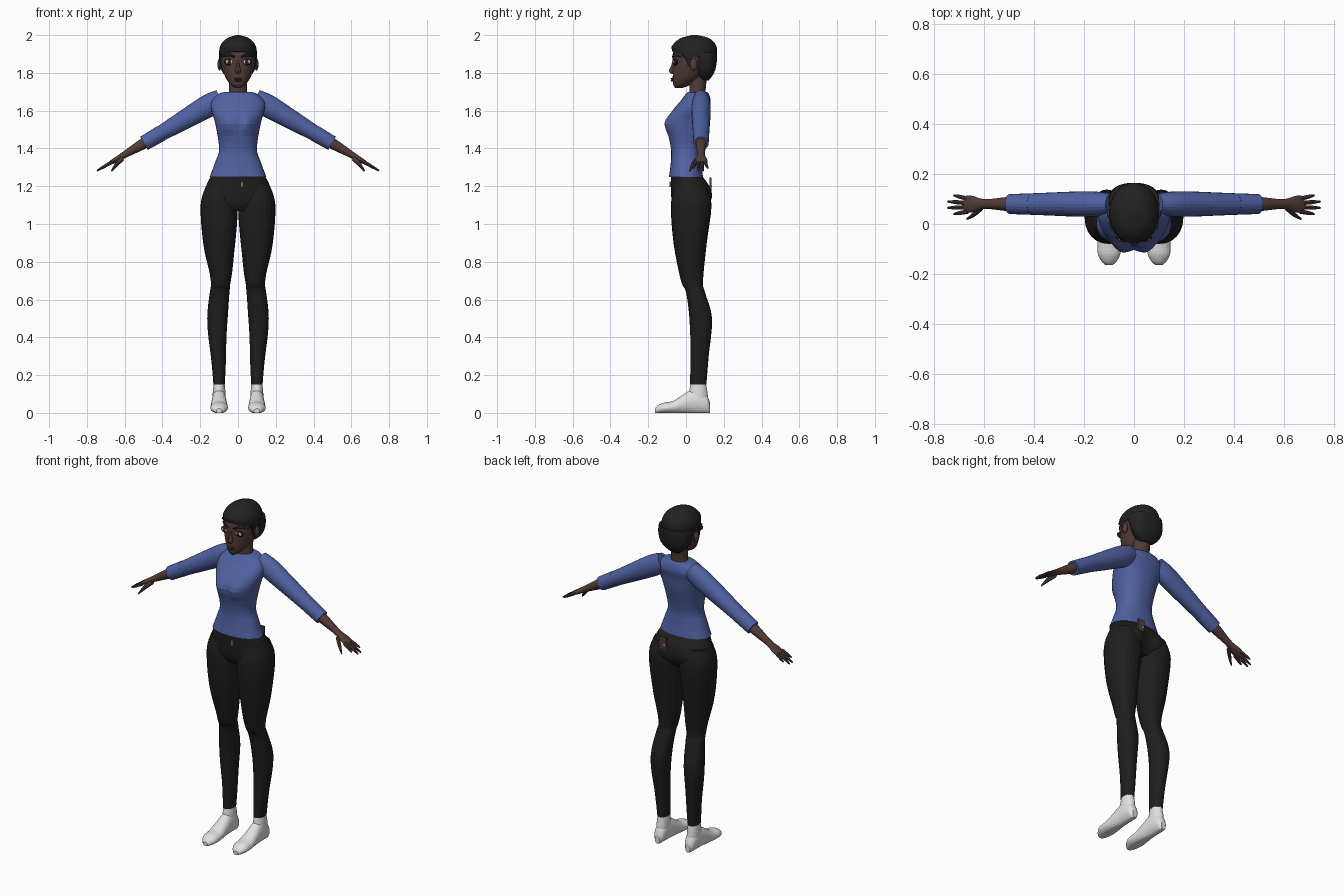
import bpy, bmesh, math
from mathutils import Vector

old = bpy.data.objects.get("Cube")
if old:
    bpy.data.objects.remove(old, do_unlink=True)

X, Y, Z = Vector((1, 0, 0)), Vector((0, 1, 0)), Vector((0, 0, 1))
SHOULDER, FINGERTIP = Vector((.15, .08, 1.63)), Vector((.75, .08, 1.28))
ARM_UP = (FINGERTIP - SHOULDER).cross(Y).normalized() * -1
parts = []


def material(name, *colour):
    m = bpy.data.materials.new(name)
    m.use_nodes = True
    m.diffuse_color = (*colour, 1)
    node = m.node_tree.nodes["Principled BSDF"]
    node.inputs["Base Color"].default_value = (*colour, 1)
    return m


blue = material("blue_knit", .08, .12, .36)
black = material("black_trousers", .013, .013, .013)
hair = material("dark_hair", .017, .016, .016)
skin = material("brown_skin", .085, .045, .037)
white = material("white_sock", .75, .75, .75)
lip = material("lip_brown", .06, .025, .023)
grey = material("metal_grey", .15, .15, .15)
hazel = material("iris_brown", .05, .025, .012)


def finish(name, bm, mat, mirror):
    bmesh.ops.recalc_face_normals(bm, faces=bm.faces)
    mesh = bpy.data.meshes.new(name)
    bm.to_mesh(mesh)
    bm.free()
    mesh.materials.append(mat)
    ob = bpy.data.objects.new(name, mesh)
    bpy.context.collection.objects.link(ob)
    if mirror:
        ob.modifiers.new("Mirror", "MIRROR").use_mirror_merge = False
    parts.append(ob)


def spline(a, b, c, d, t):
    """Smooth curve from b to c."""
    start, end = (c - a) / 2, (d - b) / 2
    ease = t * t * (3 - 2 * t)
    return b + (c - b) * ease + start * t * (1 - t) ** 2 - end * t * t * (1 - t)


def loft(name, rows, mat, u=X, v=Y, mirror=False, sides=24, power=2, bend=None):
    """Skin over oval sections, each (x, y, z, half width, half depth)."""
    steps, last = 4, len(rows) - 1
    dense = []
    for i in range(last):
        around = [rows[max(0, min(last, i + k))] for k in (-1, 0, 1, 2)]
        for step in range(steps):
            dense.append([spline(*values, step / steps) for values in zip(*around)])
    dense.append(rows[-1])
    bm = bmesh.new()
    rings = []
    for x, y, z, width, depth in dense:
        ring = []
        for k in range(sides):
            angle = math.tau * k / sides
            c, s = (math.copysign(abs(w) ** (2 / power), w)
                    for w in (math.cos(angle), math.sin(angle)))
            point = Vector((x, y, z)) + u * (width * c) + v * (depth * s)
            ring.append(bm.verts.new(bend(point) if bend else point))
        rings.append(ring)
    for lower, upper in zip(rings, rings[1:]):
        for k in range(sides):
            n = (k + 1) % sides
            bm.faces.new((lower[k], lower[n], upper[n], upper[k]))
    bm.faces.new(rings[0])
    bm.faces.new(rings[-1])
    finish(name, bm, mat, mirror)


def upright(name, rows, mat, centre=0, **options):
    """Vertical loft from (height, half width, front, back)."""
    sections = [(centre, (front + back) / 2, height, width, (back - front) / 2)
                for height, width, front, back in rows]
    loft(name, sections, mat, **options)


def limb(name, rows, mat):
    """Loft along the arm line from (fraction, half width, half thickness)."""
    sections = [(*SHOULDER.lerp(FINGERTIP, t), width, thick) for t, width, thick in rows]
    loft(name, sections, mat, Y, ARM_UP, mirror=True)


def ellipsoid(name, centre, radii, mat, mirror=False):
    bm = bmesh.new()
    bmesh.ops.create_uvsphere(bm, u_segments=16, v_segments=10, radius=1)
    bmesh.ops.scale(bm, vec=radii, verts=bm.verts)
    bmesh.ops.translate(bm, vec=centre, verts=bm.verts)
    finish(name, bm, mat, mirror)


def plate(name, centre, size, mat):
    bm = bmesh.new()
    bmesh.ops.create_cube(bm, size=1)
    bmesh.ops.scale(bm, vec=size, verts=bm.verts)
    bmesh.ops.translate(bm, vec=centre, verts=bm.verts)
    finish(name, bm, mat, False)


def bell(value, centre, width):
    return math.exp(-((value - centre) / width) ** 2)


# Sweater
def shape_bust(p):
    if p.y < 0:
        p.y -= .02 * bell(abs(p.x), .05, .04) * bell(p.z, 1.53, .05)
    return p


upright("sweater", [
    (1.25, .15, -.09, .09), (1.33, .12, -.08, .08), (1.4, .1, -.08, .08),
    (1.53, .12, -.1, .11), (1.6, .14, -.07, .12), (1.65, .14, -.03, .13),
    (1.69, .1, 0, .12), (1.7, .06, .01, .11)],
    blue, sides=40, power=2.3, bend=shape_bust)
limb("sleeve", [(-.1, .04, .05), (0, .05, .06), (.15, .05, .055),
                (.35, .045, .045), (.57, .04, .035)], blue)
limb("sleeve_cuff", [(.43, .043, .043), (.58, .04, .04)], blue)


# Trousers
def shape_seat(p):
    if p.y > 0:
        p.y += .02 * bell(abs(p.x), .08, .05) * bell(p.z, 1.15, .06)
    return p


def shape_leg(p):
    p.x += .01 * (bell(p.z, .45, .15) - bell(p.z, .72, .1))
    return p


upright("trouser_hips", [
    (1.26, .14, -.08, .08), (1.2, .17, -.08, .12), (1.12, .195, -.075, .12),
    (1.07, .18, -.05, .09)], black, sides=40, power=2.2, bend=shape_seat)
upright("trouser_leg", [
    (1.2, .07, -.06, .11), (1.1, .098, -.08, .135), (.9, .085, -.066, .11),
    (.7, .053, -.027, .09), (.64, .052, 0, .1), (.5, .054, .018, .138),
    (.3, .04, .025, .12), (.15, .03, .02, .108)],
    black, centre=.1, mirror=True, power=2.15, bend=shape_leg)
plate("fly_button", (.02, -.084, 1.21), (.016, .009, .03), grey)
plate("back_label", (.06, .13, 1.21), (.045, .009, .07), skin)
plate("label_stitch", (.05, .132, 1.2), (.008, .009, .01), white)


# Socks
def flat_sole(p):
    p.z = max(p.z, 0)
    return p


foot = [(.128, .015, .05), (.11, .03, .09), (.07, .036, .12), (.03, .038, .12), (-.02, .042, .09),
        (-.07, .046, .06), (-.12, .045, .05), (-.15, .03, .035), (-.164, .015, .02)]
loft("sock_foot", [(.1, y, height / 2, width, height / 2 + .003) for y, width, height in foot],
     white, X, Z, mirror=True, bend=flat_sole)
upright("sock_ankle", [(.04, .034, .01, .12), (.1, .034, .015, .115), (.155, .029, .025, .105)],
        white, centre=.1, mirror=True)

# Forearms and hands
limb("forearm", [(.5, .03, .03), (.6, .028, .028), (.72, .02, .02), (.78, .023, .016),
                 (.83, .033, .014), (.88, .033, .01)], skin)
for i, finger in enumerate(("index", "middle", "ring", "little")):
    base = SHOULDER.lerp(FINGERTIP, .86)
    tip = SHOULDER.lerp(FINGERTIP, 1 - .02 * (i - 1.5) ** 2)
    base.y, tip.y = .05 + .017 * i, .04 + .025 * i
    loft(finger + "_finger", [(*base, .009, .01), (*base.lerp(tip, .6), .008, .008),
                              (*tip, .004, .004)], skin, Y, ARM_UP, mirror=True, sides=8)
loft("thumb", [(.61, .065, 1.35, .011, .014), (.64, .04, 1.32, .011, .012),
               (.67, .02, 1.28, .004, .004)], skin, Y, ARM_UP, mirror=True, sides=8)

# Neck and head
upright("neck", [(1.66, .056, .015, .11), (1.71, .047, .018, .104), (1.8, .048, .015, .115)], skin)
upright("head", [
    (1.72, .014, -.056, -.02), (1.735, .036, -.067, .02), (1.765, .06, -.07, .07),
    (1.8, .076, -.07, .1), (1.85, .092, -.07, .13), (1.9, .095, -.07, .14),
    (1.95, .075, -.05, .13), (1.98, .04, 0, .09)], skin, sides=32)
ellipsoid("ear", (.097, .04, 1.845), (.012, .02, .032), skin, True)
upright("nose", [(1.875, .008, -.07, -.05), (1.84, .009, -.078, -.05), (1.81, .015, -.09, -.05),
                 (1.793, .008, -.074, -.05)], skin, sides=12)
ellipsoid("upper_lip", (0, -.069, 1.769), (.022, .012, .005), lip)
ellipsoid("lower_lip", (0, -.069, 1.759), (.019, .012, .006), lip)

# Eyes and brows
for name, y, radii, mat in (("eye_liner", -.054, (.028, .012, .018), hair),
                            ("eye_white", -.057, (.022, .012, .013), white),
                            ("iris", -.063, (.012, .008, .012), hazel),
                            ("pupil", -.067, (.007, .005, .008), hair)):
    ellipsoid(name, (.046, y, 1.858), radii, mat, True)
loft("eyebrow", [(.016, -.068, 1.884, .007, .005), (.05, -.056, 1.895, .007, .008),
                 (.084, -.02, 1.884, .008, .002)], hair, Y, Z, mirror=True, sides=10)


# Cropped hair
def raise_hairline(p):
    fade = max(0, min(1, (1.95 - p.z) / .06))
    p.z += .4 * fade * max(0, -p.y)
    return p


upright("hair_cap", [
    (1.885, .1, -.073, .163), (1.93, .098, -.076, .164), (1.96, .084, -.06, .15),
    (1.985, .055, -.025, .12), (2, .01, .03, .06)], hair, sides=32, bend=raise_hairline)
upright("hair_back", [
    (1.76, .035, .08, .12), (1.785, .068, .06, .14), (1.82, .09, .05, .156),
    (1.87, .1, .035, .164), (1.91, .1, 0, .165)], hair, sides=32, power=2.4)
upright("sideburn", [(1.835, .004, .01, .02), (1.87, .008, 0, .035), (1.9, .009, -.025, .05)],
        hair, centre=.09, mirror=True, sides=12)

# Smooth shading with crisp rims
for ob in bpy.context.view_layer.objects:
    ob.select_set(ob in parts)
bpy.context.view_layer.objects.active = parts[0]
bpy.ops.object.shade_smooth_by_angle(angle=math.radians(45))
